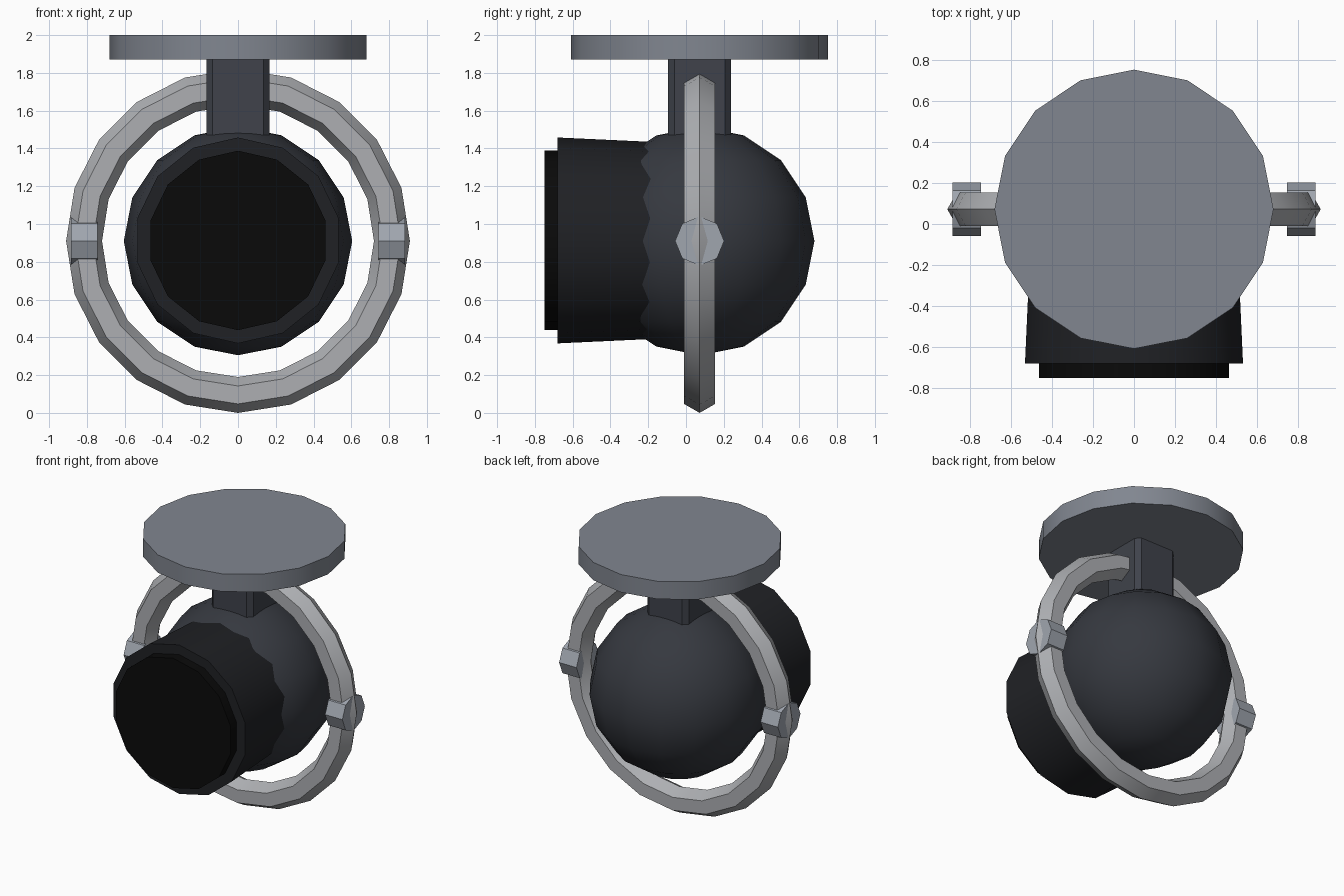
import bpy, math

if "Cube" in bpy.data.objects:
    bpy.data.objects.remove(bpy.data.objects["Cube"])

CY, CZ = 0.072, 0.91   # shared pivot centre of ball, ring and stem


def material(name, r, g, b):
    m = bpy.data.materials.new(name)
    m.diffuse_color = (r, g, b, 1)
    m.use_nodes = True
    m.node_tree.nodes["Principled BSDF"].inputs["Base Color"].default_value = m.diffuse_color
    return m


plate_mat = material("plate_grey", 0.22, 0.24, 0.28)
stem_mat = material("stem_dark", 0.05, 0.055, 0.07)
ball_mat = material("ball_dark", 0.036, 0.04, 0.05)
ring_mat = material("ring_silver", 0.42, 0.43, 0.45)
knob_mat = material("knob_silver", 0.35, 0.38, 0.43)
barrel_mat = material("barrel_black", 0.014, 0.015, 0.018)
lens_mat = material("lens_black", 0.003, 0.003, 0.003)


def finish(name, mat):
    ob = bpy.context.object
    ob.name = name
    ob.data.materials.append(mat)
    bpy.ops.object.transform_apply(location=False, rotation=True, scale=True)
    bpy.ops.object.shade_smooth_by_angle(angle=math.radians(30))
    return ob


def frustum(name, sides, r1, r2, depth, loc, rot, mat):
    bpy.ops.mesh.primitive_cone_add(vertices=sides, radius1=r1, radius2=r2,
                                    depth=depth, location=loc, rotation=rot)
    return finish(name, mat)


# ceiling plate
frustum("ceiling_plate", 16, 0.68, 0.68, 0.13, (0, 0.072, 1.935), (0, 0, 0), plate_mat)

# square stem with chamfered upright edges
s, c = 0.167, 0.134
profile = [(s, -c), (s, c), (c, s), (-c, s), (-s, c), (-s, -c), (-c, -s), (c, -s)]
verts = [(x, y + CY, z) for z in (1.38, 1.88) for x, y in profile]
faces = [tuple(range(7, -1, -1)), tuple(range(8, 16))]
faces += [(i, (i + 1) % 8, (i + 1) % 8 + 8, i + 8) for i in range(8)]
mesh = bpy.data.meshes.new("stem")
mesh.from_pydata(verts, [], faces)
stem = bpy.data.objects.new("stem", mesh)
bpy.context.collection.objects.link(stem)
mesh.materials.append(stem_mat)

# ball housing
bpy.ops.mesh.primitive_uv_sphere_add(segments=16, ring_count=8, radius=0.605,
                                     location=(0, CY + 0.003, CZ))
finish("ball_housing", ball_mat)

# slightly flared barrel and lens; local +z turned towards the front (-y)
face_front = (math.pi / 2, 0, 0)
frustum("lens_barrel", 14, 0.518, 0.545, 0.58, (0, -0.39, CZ + 0.003), face_front, barrel_mat)
frustum("lens", 14, 0.475, 0.475, 0.15, (0, -0.675, CZ + 0.003), face_front, lens_mat)

# hexagonal-section gimbal ring
bpy.ops.mesh.primitive_torus_add(major_segments=20, minor_segments=6,
                                 major_radius=0.815, minor_radius=0.095,
                                 location=(0, CY, CZ), rotation=(math.pi / 2, 0, 0))
finish("gimbal_ring", ring_mat)

# octagonal pivot knobs on both sides
for side, label in ((-1, "left"), (1, "right")):
    frustum(label + "_pivot_knob", 8, 0.13, 0.13, 0.14, (side * 0.815, CY, CZ),
            (0, math.pi / 2, 0), knob_mat)
